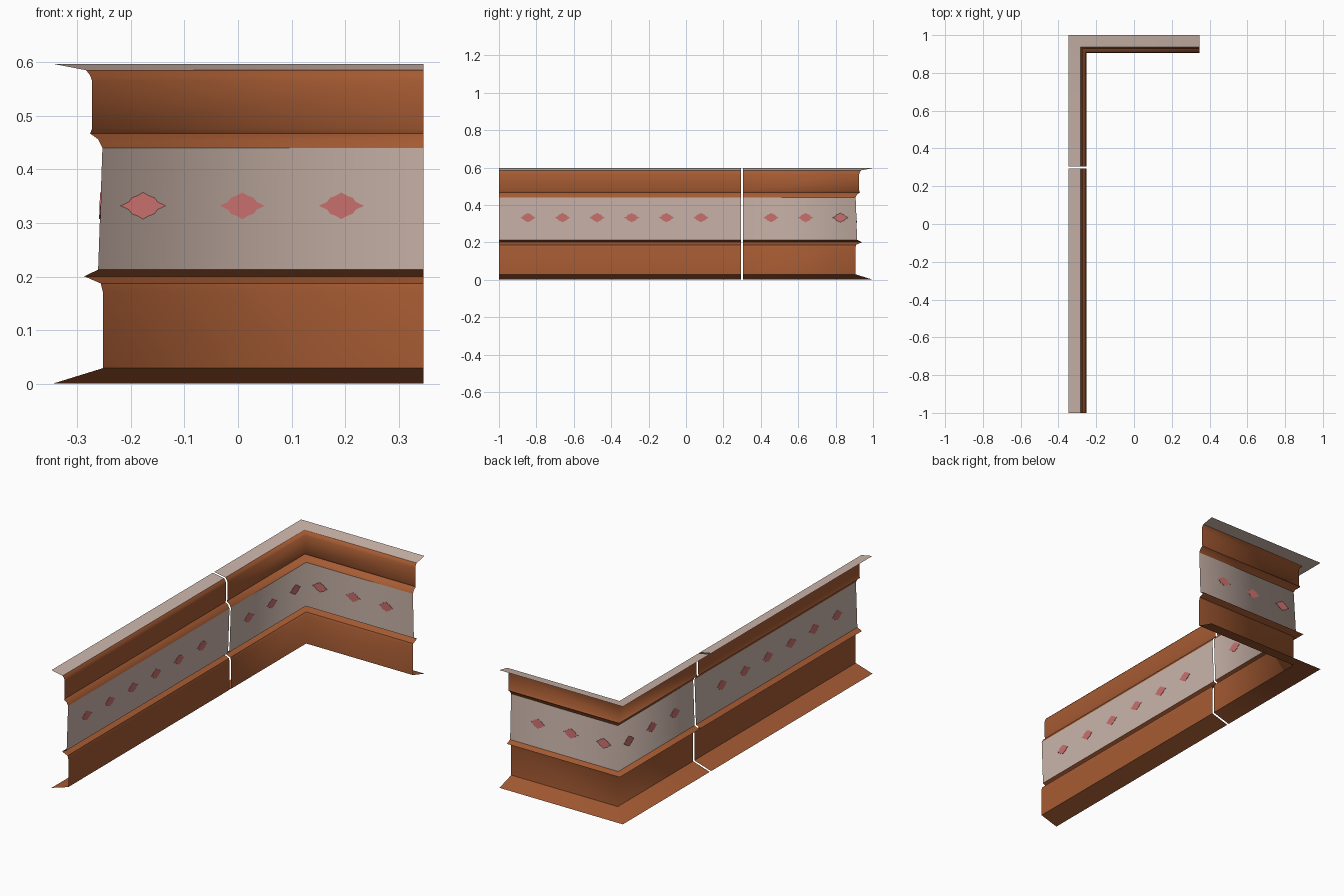
import bpy, bmesh, math

if "Cube" in bpy.data.objects:
    bpy.data.objects.remove(bpy.data.objects["Cube"])

X0 = -0.346  # outer plane of the long run
Y1 = 1.0     # outer plane of the short run


def material(name, rgb):
    m = bpy.data.materials.new(name)
    m.diffuse_color = (*rgb, 1)
    m.use_nodes = True
    m.node_tree.nodes["Principled BSDF"].inputs["Base Color"].default_value = m.diffuse_color
    return m


brown = material("terracotta brown", (0.38, 0.105, 0.033))
beige = material("pale beige", (0.60, 0.465, 0.405))
red = material("faded red", (0.60, 0.165, 0.16))

# Trim profile: (depth from outer plane, height), bottom to top
PROFILE = [(0, 0), (0.094, 0.029), (0.094, 0.171), (0.090, 0.187), (0.059, 0.2005),
           (0.085, 0.2127), (0.093, 0.440), (0.085, 0.456), (0.070, 0.467),
           (0.074, 0.4766), (0.074, 0.564), (0.070, 0.5755), (0.0625, 0.585), (0, 0.597)]
FRIEZE, TOP = 5, 12  # beige strips
SHARP = {1, 3, 4, 5, 6, 8, 12}  # creased profile points


def finish(bm, name, mats):
    me = bpy.data.meshes.new(name)
    bm.to_mesh(me)
    bm.free()
    for m in mats:
        me.materials.append(m)
    ob = bpy.data.objects.new(name, me)
    bpy.context.collection.objects.link(ob)
    return ob


def sweep(name, stations):
    """Sweep the open profile; each station maps depth to (x, y)."""
    bm = bmesh.new()
    rows = [[bm.verts.new((*s(d), z)) for d, z in PROFILE] for s in stations]
    for a, b in zip(rows, rows[1:]):
        for j in range(len(PROFILE) - 1):
            f = bm.faces.new((a[j], b[j], b[j + 1], a[j + 1]))
            f.smooth = True
            f.material_index = 1 if j in (FRIEZE, TOP) else 0
        for j in SHARP:
            bm.edges.get((a[j], b[j])).smooth = False
    return finish(bm, name, [brown, beige])


# Straight length, then the mitred corner length after a narrow gap
sweep("straight_trim", [lambda d: (X0 + d, -1.0), lambda d: (X0 + d, 0.293)])
sweep("corner_trim", [lambda d: (X0 + d, 0.304), lambda d: (X0 + d, Y1 - d),
                      lambda d: (-X0, Y1 - d)])

# Stencilled diamond motif: one quadrant mirrored four ways
QUAD = [(0.042, 0), (0.027, 0.007), (0.021, 0.015), (0.010, 0.019), (0, 0.025)]
OUTLINE = (QUAD[:-1] + [(-u, v) for u, v in reversed(QUAD)][:-1]
           + [(-u, -v) for u, v in QUAD][:-1] + [(u, -v) for u, v in reversed(QUAD)][:-1])
(D0, Z0), (D1, Z1) = PROFILE[FRIEZE], PROFILE[FRIEZE + 1]


def motifs(name, centres, place):
    """Thin plates showing on both sides of the frieze."""
    bm = bmesh.new()
    for c in centres:
        rings = []
        for off in (-0.0015, 0.0015):
            ring = []
            for u, v in OUTLINE:
                z = 0.332 + v
                d = D0 + (D1 - D0) * (z - Z0) / (Z1 - Z0) + off
                ring.append(bm.verts.new((*place(c + u, d), z)))
            rings.append(ring)
        n = len(OUTLINE)
        bm.faces.new(rings[0])
        bm.faces.new(rings[1][::-1])
        for i in range(n):
            k = (i + 1) % n
            bm.faces.new((rings[0][i], rings[1][i], rings[1][k], rings[0][k]))
    bmesh.ops.recalc_face_normals(bm, faces=bm.faces)
    finish(bm, name, [red])


long_centres = [-0.845 + 0.185 * i for i in range(6)] + [0.455, 0.64, 0.825]
motifs("long_run_motifs", long_centres, lambda t, d: (X0 + d, t))
motifs("short_run_motifs", [-0.177, 0.008, 0.193], lambda t, d: (t, Y1 - d))
